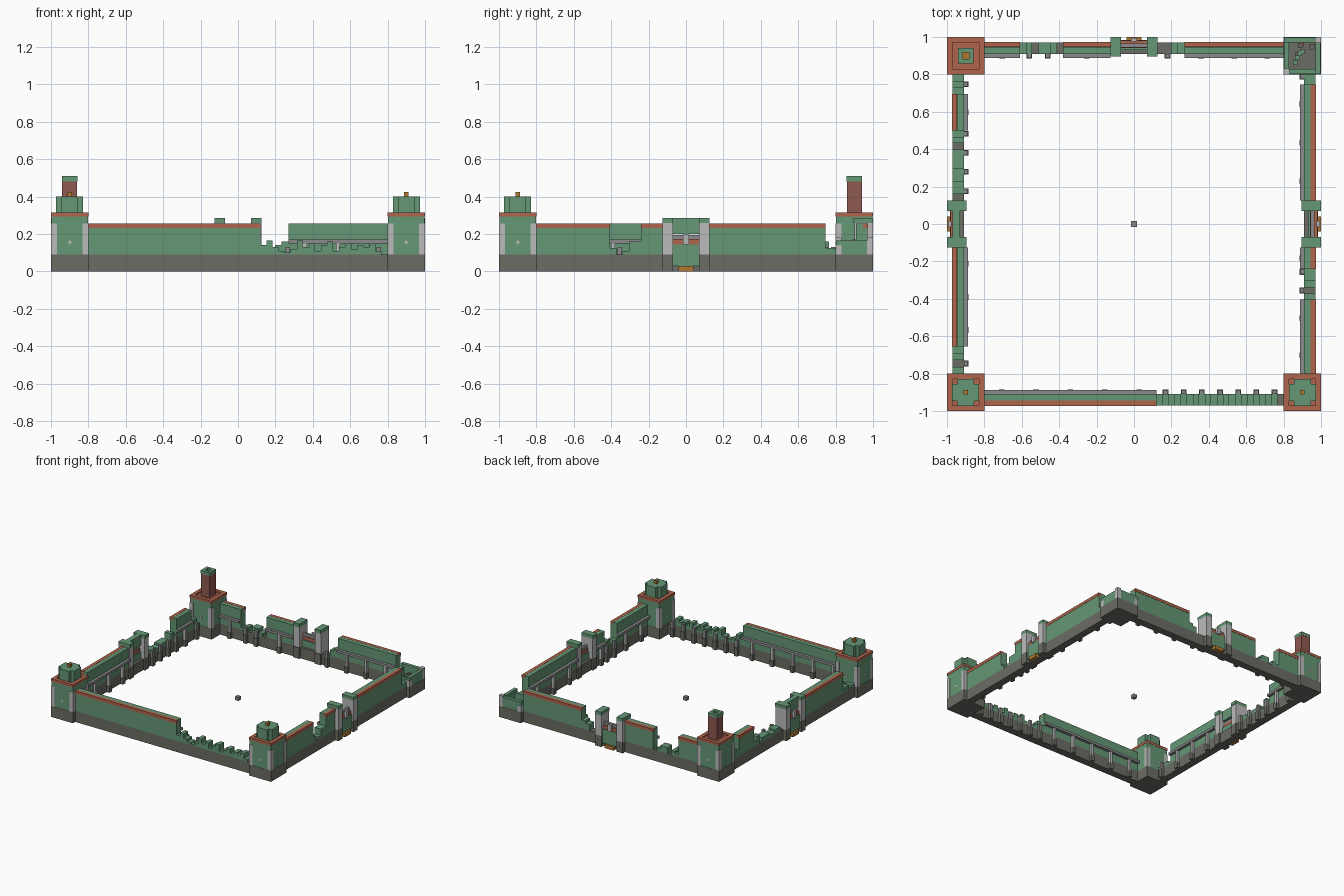
import bpy, bmesh, random
from mathutils import Matrix, Vector

random.seed(4)
cube = bpy.data.objects.get("Cube")
if cube:
    bpy.data.objects.remove(cube)


def material(name, r, g, b):
    m = bpy.data.materials.new(name)
    m.use_nodes = True
    colour = (r, g, b, 1)
    m.diffuse_color = colour
    m.node_tree.nodes["Principled BSDF"].inputs["Base Color"].default_value = colour
    return m


GREEN = material("green plaster", .13, .31, .18)
STONE = material("dark stone", .15, .15, .13)
ORANGE = material("terracotta trim", .43, .13, .075)
PALE = material("pale stone", .5, .5, .5)
GREY = material("grey planks", .26, .26, .27)
BRICK = material("red brown brick", .27, .10, .08)
GOLD = material("old gold", .45, .19, .03)

# Every side uses t along the wall and d outward from the middle
SIDES = {
    "front": lambda t, d: (t, -d),
    "back": lambda t, d: (t, d),
    "left": lambda t, d: (d, t),
    "right": lambda t, d: (-d, t),
}


def part(name, mat, boxes, place=lambda x, y: (x, y)):
    """One object out of boxes given as (t0, t1, d0, d1, z0, z1)."""
    bm = bmesh.new()
    for t0, t1, d0, d1, z0, z1 in boxes:
        a = Vector((*place(t0, d0), z0))
        b = Vector((*place(t1, d1), z1))
        size = [abs(v) for v in b - a]
        bmesh.ops.create_cube(bm, size=1, matrix=Matrix.Translation((a + b) / 2) @ Matrix.Diagonal((*size, 1)))
    mesh = bpy.data.meshes.new(name)
    bm.to_mesh(mesh)
    bm.free()
    mesh.materials.append(mat)
    ob = bpy.data.objects.new(name, mesh)
    bpy.context.collection.objects.link(ob)
    return ob


def whole_wall(side, i, a, b):
    """Full-height wall with trim, walkway and posts."""
    place = SIDES[side]
    name = f"{side}_wall_{i}"
    part(name, GREEN, [(a, b, .91, .945, .09, .255), (a, b, .945, .97, .09, .232)], place)
    part(name + "_trim", ORANGE, [(a, b, .945, .972, .232, .256)], place)
    part(name + "_walkway", GREY, [(a, b, .887, .91, .15, .17)], place)
    n = max(1, round((b - a) / .19))
    spots = [a + (b - a) * (k + .5) / n for k in range(n)]
    part(name + "_posts", PALE, [(t - .01, t + .01, .89, .91, .05, .15) for t in spots], place)
    part(name + "_feet", STONE, [(t - .015, t + .015, .885, .91, 0, .05) for t in spots], place)


def ruined_wall(side, i, a, b, heights=None):
    """Broken wall made of uneven columns with stray blocks."""
    place = SIDES[side]
    n = len(heights) if heights else max(2, round((b - a) / .033))
    heights = heights or [random.choice((.09, .11, .125, .14, .16)) for _ in range(n)]
    w = (b - a) / n
    cols = [(a + k * w, a + (k + 1) * w, .91, .97, .088, h) for k, h in enumerate(heights) if h > .09]
    if cols:
        part(f"{side}_ruin_{i}", GREEN, cols, place)
    stray = [a + (k + .5) * w for k in range(1, n, 3)]
    part(f"{side}_ruin_blocks_{i}", GREY, [(t - .012, t + .012, .89, .91, .07, .13) for t in stray], place)
    part(f"{side}_ruin_feet_{i}", STONE, [(t - .015, t + .015, .885, .91, 0, .07) for t in stray], place)


def gate(side, lintel):
    place = SIDES[side]
    spans = [(-.125, -.07), (.07, .125)]
    part(side + "_gate_base", STONE, [(*s, .895, 1, 0, .09) for s in spans], place)
    part(side + "_gate_pillars", PALE, [(*s, .9, 1, .09, .258) for s in spans], place)
    part(side + "_gate_caps", GREEN, [(*s, .895, 1, .258, .285) for s in spans], place)
    part(side + "_gate_door", GREEN, [(-.07, .07, .93, .985, .03, .145)], place)
    part(side + "_gate_beam", ORANGE, [(-.07, .07, .94, .98, .145, .172)], place)
    part(side + "_gate_rail", GREY, [(-.07, .07, .945, .965, .172, .195)], place)
    part(side + "_gate_keystone", PALE, [(-.015, .015, .975, .995, .145, .2)], place)
    part(side + "_gate_step", GOLD, [(-.04, .04, .97, 1, 0, .03)], place)
    if lintel:
        part(side + "_gate_lintel", GREEN, [(-.07, .07, .93, .97, .2, .285)], place)


# Wall bases
for side, place in SIDES.items():
    part(side + "_base", STONE, [(-.8, .8, .91, .97, 0, .09)], place)

# Standing and broken stretches of each side
WHOLE = {
    "front": [(-.8, .12)],
    "back": [(-.8, -.61), (-.38, -.125), (.27, .8)],
    "left": [(-.8, -.405), (-.24, -.125), (.125, .745)],
    "right": [(-.655, -.125), (.5, .695)],
}
BROKEN = {
    "back": [(-.61, -.38), (.125, .27)],
    "left": [(-.405, -.24), (.745, .8)],
    "right": [(-.8, -.655), (.125, .5), (.695, .8)],
}
for side, spans in WHOLE.items():
    for i, (a, b) in enumerate(spans):
        whole_wall(side, i, a, b)
for side, spans in BROKEN.items():
    for i, (a, b) in enumerate(spans):
        ruined_wall(side, i, a, b)
ruined_wall("front", 0, .12, .8, [.14, .165, .13, .11, .1, .12, .165, .13, .15, .11, .14,
                                 .16, .11, .13, .15, .12, .14, .13, .15, .11, .09])
for side in ("back", "left", "right"):
    gate(side, side == "right")


def square(r, z0, z1):
    return (-r, r, -r, r, z0, z1)


def ring(r, w, z0, z1):
    q = r - w
    return [(-r, r, -r, -q, z0, z1), (-r, r, q, r, z0, z1), (-r, -q, -q, q, z0, z1), (q, r, -q, q, z0, z1)]


def tower(name, sx, sy, chimney):
    """Square corner tower with rim and top."""
    def place(x, y):
        return sx * (.9 + x), sy * (.9 + y)
    part(name + "_base", STONE, [square(.1, 0, .09)], place)
    part(name + "_body", GREEN, [square(.098, .09, .293)], place)
    part(name + "_quoins", PALE, [(u * .1, u * .068, v * .1, v * .068, .09, .255)
                                  for u in (-1, 1) for v in (-1, 1)], place)
    part(name + "_rim", ORANGE, ring(.1, .03, .293, .314) + [square(.072, .29, .302)], place)
    # Cross-shaped arrow slits on all faces
    slits = []
    for s in (-1, 1):
        for a, h in ((.01, .004), (.004, .01)):
            slits += [(-a, a, s * .096, s * .1, .155 - h, .155 + h),
                      (s * .096, s * .1, -a, a, .155 - h, .155 + h)]
    part(name + "_slits", PALE, slits, place)
    if chimney:
        part(name + "_stack", BRICK, [square(.04, .3, .482)], place)
        part(name + "_stack_cap", GREEN, ring(.041, .024, .482, .51), place)
        part(name + "_stack_glow", GOLD, [square(.017, .48, .492)], place)
    else:
        part(name + "_turret", GREEN, [(-.072, .072, -.045, .045, .3, .4),
                                       (-.045, .045, -.072, .072, .3, .4)], place)
        part(name + "_finial", GOLD, [square(.012, .4, .425)], place)


tower("front_right_tower", -1, -1, False)
tower("front_left_tower", 1, -1, False)
tower("back_right_tower", -1, 1, True)


# Collapsed tower: low jagged walls around a floor of rubble
def corner(x, y):
    return .9 + x, .9 + y


part("broken_tower_base", STONE, [square(.1, 0, .09)], corner)
part("broken_tower_walls", GREEN, [(-.098, .098, .07, .098, .09, .17), (.07, .098, -.098, .07, .09, .165),
                                   (-.098, -.07, -.098, .07, .09, .15), (-.07, .07, -.098, -.07, .09, .14)], corner)
part("broken_tower_quoins", PALE, [(u * .1, u * .068, v * .1, v * .068, .09, .16 + .02 * u * v)
                                   for u in (-1, 1) for v in (-1, 1)], corner)
rubble = []
for k in range(9):
    x, y = random.uniform(-.055, .05), random.uniform(-.055, .05)
    rubble.append((x, x + .025, y, y + .025, .088, random.uniform(.1, .13)))
part("broken_tower_rubble_stone", STONE, rubble[:4], corner)
part("broken_tower_rubble_plaster", GREEN, rubble[4:8], corner)
part("broken_tower_rubble_brick", ORANGE, rubble[8:], corner)

# Small stone in the middle of the yard
part("yard_stone", GREY, [square(.015, .025, .055)])
